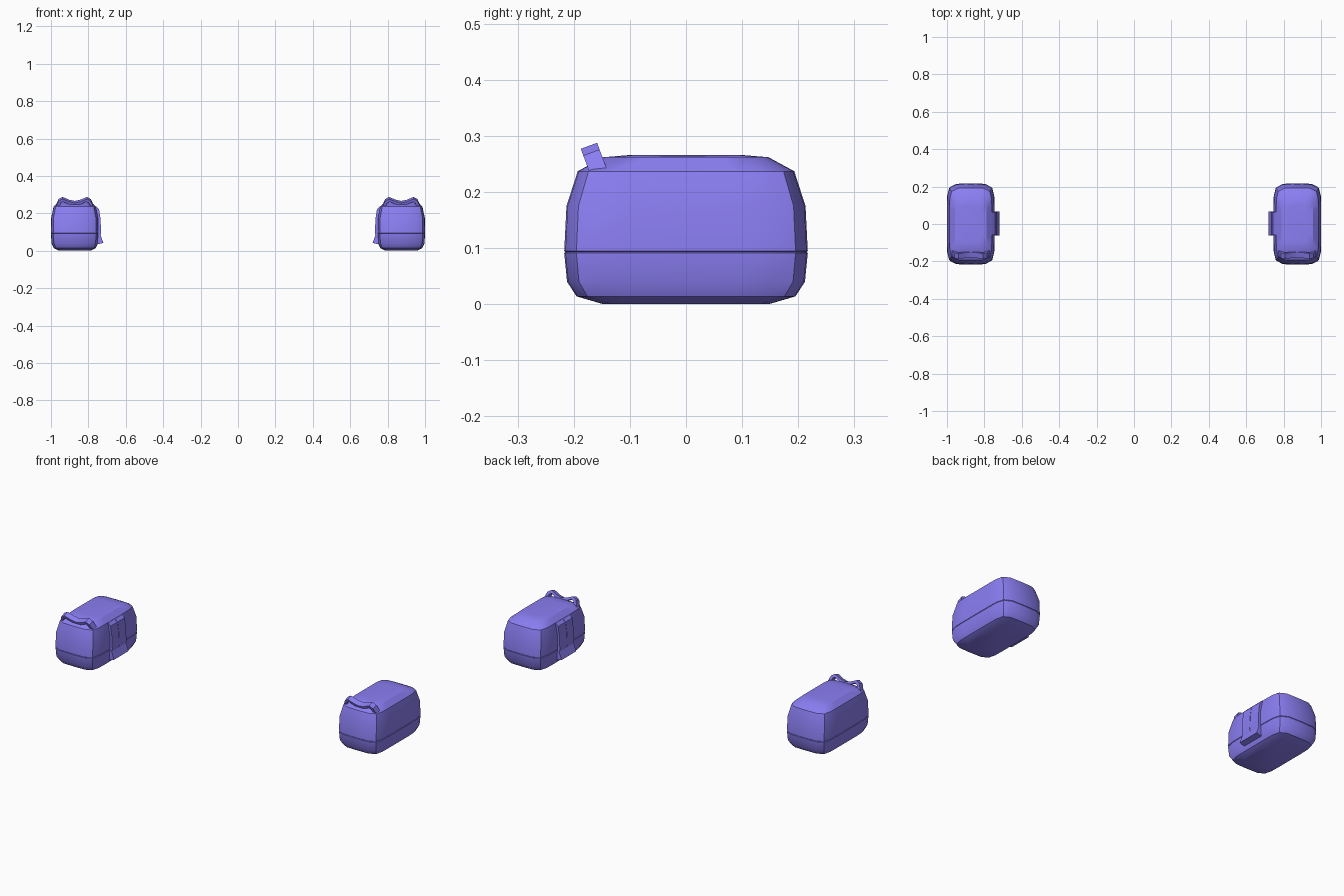
import bpy, bmesh, math
from mathutils import Vector

if "Cube" in bpy.data.objects:
    bpy.data.objects.remove(bpy.data.objects["Cube"])

CX = 0.873
mat = bpy.data.materials.new("violet")
mat.diffuse_color = (0.26, 0.21, 0.9, 1)
mat.use_nodes = True
mat.node_tree.nodes["Principled BSDF"].inputs["Base Color"].default_value = mat.diffuse_color


def finish(name, bm, recalc=True):
    """Store the mesh, shade it and mirror it to the other side."""
    if recalc:
        bmesh.ops.recalc_face_normals(bm, faces=bm.faces)
    me = bpy.data.meshes.new(name)
    bm.to_mesh(me)
    bm.free()
    ob = bpy.data.objects.new(name, me)
    bpy.context.collection.objects.link(ob)
    me.materials.append(mat)
    bpy.ops.object.select_all(action='DESELECT')
    ob.select_set(True)
    bpy.context.view_layer.objects.active = ob
    bpy.ops.object.shade_smooth_by_angle(angle=math.radians(32))
    mod = ob.modifiers.new("mirror", 'MIRROR')
    mod.use_mirror_merge = False
    return ob


# Rounded rectangle outline, one quarter
QUARTER = [(1, 0), (1, 0.45), (0.99, 0.7), (0.9, 0.9), (0.6, 0.99), (0, 1)]


def outline():
    q = QUARTER
    pts = q[:-1]
    pts += [(-x, y) for x, y in reversed(q[1:])]
    pts += [(-x, -y) for x, y in q[:-1]]
    pts += [(x, -y) for x, y in reversed(q[1:])]
    return pts


def shell(name, rings, cap_top):
    """Stack outlines (z, half width, half length), capping one end."""
    bm = bmesh.new()
    loops = [[bm.verts.new((CX + px * hx, py * hy, z)) for px, py in outline()]
             for z, hx, hy in rings]
    n = len(loops[0])
    for a, b in zip(loops, loops[1:]):
        for i in range(n):
            j = (i + 1) % n
            bm.faces.new((a[i], a[j], b[j], b[i]))
    bm.faces.new(loops[-1] if cap_top else loops[0][::-1])
    return finish(name, bm, False)


def ribbon(name, outer, inner, place, w0, w1):
    """Thick strip between two paths, extruded from w0 to w1."""
    bm = bmesh.new()
    secs = [[bm.verts.new(place(p, w)) for p, w in
             ((o, w0), (o, w1), (i, w1), (i, w0))] for o, i in zip(outer, inner)]
    for a, b in zip(secs, secs[1:]):
        for k in range(4):
            m = (k + 1) % 4
            bm.faces.new((a[k], a[m], b[m], b[k]))
    bm.faces.new(secs[0])
    bm.faces.new(secs[-1])
    return finish(name, bm)


# Bag body, lower and upper halves meeting at a small seam groove
shell("bag_base", [(0.0, 0.085, 0.147), (0.014, 0.112, 0.195), (0.04, 0.124, 0.212),
                   (0.091, 0.127, 0.217), (0.093, 0.125, 0.215)], False)
shell("bag_upper", [(0.093, 0.125, 0.215), (0.095, 0.127, 0.217), (0.175, 0.126, 0.213),
                    (0.237, 0.113, 0.193), (0.262, 0.085, 0.147),
                    (0.266, 0.055, 0.1)], True)

# Two-humped carry handle leaning forward on the top front edge
half = [(0.102, 0.0), (0.087, 0.037), (0.066, 0.05), (0.03, 0.034), (0.0, 0.027)]
low = [(0.084, 0.0), (0.075, 0.026), (0.062, 0.034), (0.028, 0.018), (0.0, 0.01)]


def both(h):
    return [(-x, u) for x, u in h] + [p for p in reversed(h[:-1])]


up, across = Vector((0, -0.35, 0.937)), Vector((0, 0.937, 0.35))
ribbon("handle", both(half), both(low),
       lambda p, w: Vector((CX + p[0], -0.1555, 0.2355)) + up * p[1] + across * w,
       -0.0155, 0.0155)

# Paired inner straps and the flared tab below them
side = lambda p, w: Vector((p[0], w, p[1]))
s_out = [(0.758, 0.237), (0.743, 0.222), (0.735, 0.17), (0.732, 0.095), (0.735, 0.083)]
s_in = [(0.776, 0.235), (0.762, 0.22), (0.752, 0.17), (0.75, 0.095), (0.75, 0.083)]
for name, w0, w1 in (("strap_front", -0.06, -0.001), ("strap_back", 0.001, 0.064)):
    ribbon(name, s_out, s_in, side, w0, w1)
ribbon("strap_tab", [(0.737, 0.09), (0.72, 0.042)], [(0.752, 0.088), (0.75, 0.034)],
       side, -0.062, 0.066)
